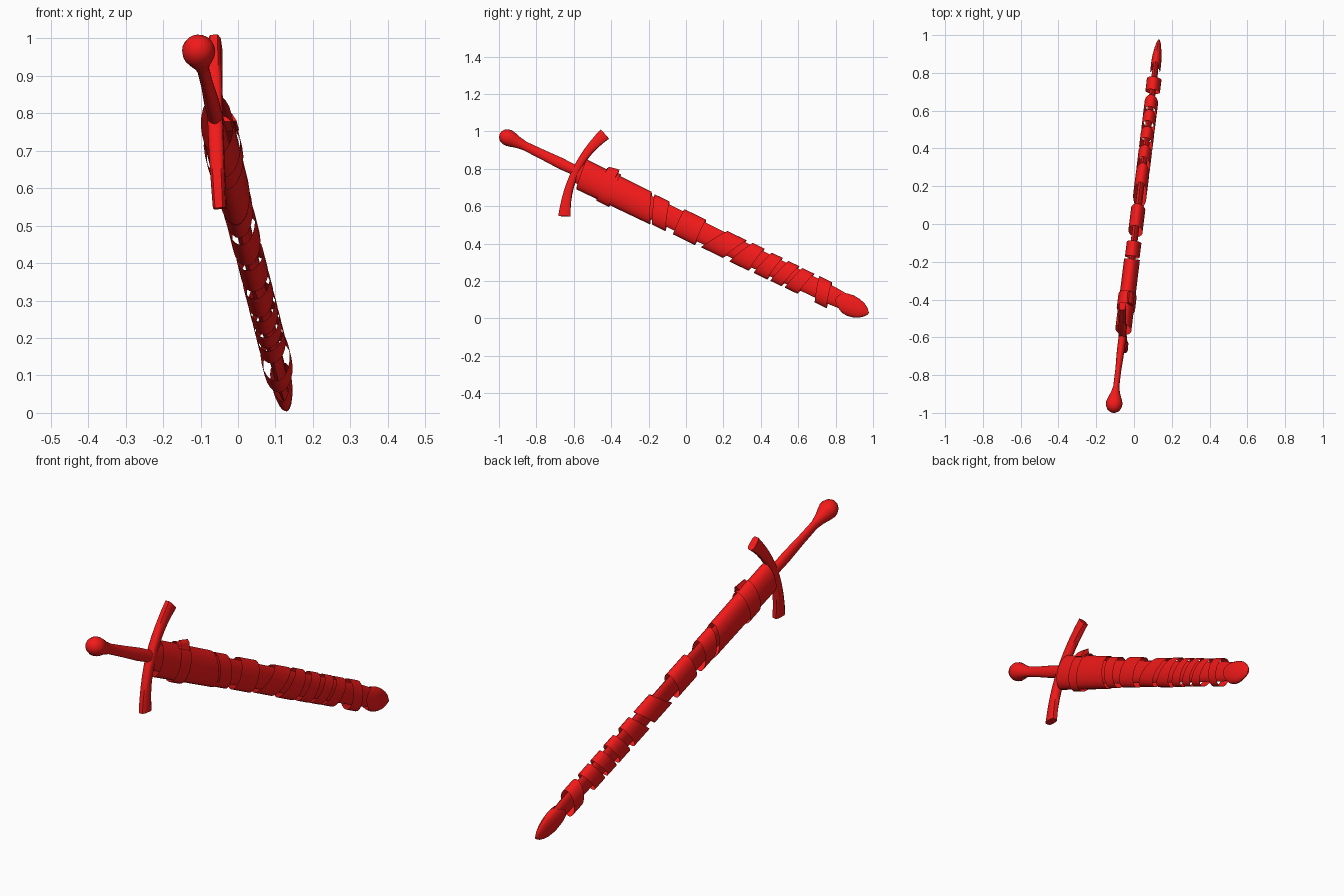
import bpy, math
from mathutils import Vector

if "Cube" in bpy.data.objects:
    bpy.data.objects.remove(bpy.data.objects["Cube"])

# Local frame: u along the sword, v along the guard, w across the flat side
START = Vector((-0.105, -0.95, 0.965))
U = (Vector((0.133, 0.98, 0.024)) - START).normalized()
V = Vector((-0.03, 0.406, 0.914))
V = (V - U * V.dot(U)).normalized()
W = U.cross(V)

red = bpy.data.materials.new("red")
red.diffuse_color = (0.9, 0.01, 0.01, 1)
red.use_nodes = True
red.node_tree.nodes["Principled BSDF"].inputs["Base Color"].default_value = red.diffuse_color


def place(t, s, w):
    return START + U * t + V * s + W * w


def loft(name, rings, caps=(True, True), angle=40):
    """Skin a list of equally long rings of (t, s, w) points."""
    n = len(rings[0])
    verts = [place(*p) for r in rings for p in r]
    faces = []
    for k in range(len(rings) - 1):
        for i in range(n):
            j = (i + 1) % n
            faces.append((k * n + i, k * n + j, k * n + n + j, k * n + n + i))
    if caps[0]:
        faces.append(tuple(reversed(range(n))))
    if caps[1]:
        faces.append(tuple(range((len(rings) - 1) * n, len(rings) * n)))
    me = bpy.data.meshes.new(name)
    me.from_pydata(verts, [], faces)
    me.materials.append(red)
    ob = bpy.data.objects.new(name, me)
    bpy.context.collection.objects.link(ob)
    bpy.context.view_layer.objects.active = ob
    ob.select_set(True)
    bpy.ops.object.shade_smooth_by_angle(angle=math.radians(angle))
    ob.select_set(False)
    return ob


def oval(t, hs, hw, slant=0.0, n=20, s0=0.0):
    """Elliptic ring; slant shifts the upper edge forward, the lower back."""
    out = []
    for i in range(n):
        a = 2 * math.pi * i / n
        out.append((t + slant * math.cos(a), s0 + hs * math.cos(a), hw * math.sin(a)))
    return out


def band(name, top, bottom, hs, hw, hs2=None, hw2=None):
    """Open sleeve given its start and end along the upper and lower edge."""
    rings = []
    for k, a, b in ((0, hs, hw), (1, hs2 or hs, hw2 or hw)):
        rings.append(oval((top[k] + bottom[k]) / 2, a, b,
                          (top[k] - bottom[k]) / 2, s0=-0.004))
    return loft(name, rings, (False, False))


# Pommel and grip, one turned piece flattened toward the guard
grip = [(-0.05, .006, .006), (-0.046, .020, .020), (-0.034, .034, .034),
        (-0.014, .043, .043), (0.005, .044, .044), (0.025, .040, .038),
        (0.06, .030, .025), (0.10, .024, .016), (0.20, .026, .016),
        (0.31, .030, .020), (0.42, .027, .020)]
loft("grip", [oval(*g) for g in grip])

# Curved crossguard with wider ends
guard = []
for i in range(13):
    f = i / 6 - 1
    t = 0.405 + 0.052 * f * f
    dt, dw = 0.020 + 0.010 * f * f, 0.020 - 0.003 * f * f
    s = 0.245 * f
    lean = -0.42 * f
    ring = []
    for a, b in ((-1, -.6), (-.6, -1), (.6, -1), (1, -.6),
                 (1, .6), (.6, 1), (-.6, 1), (-1, .6)):
        ring.append((t + a * dt, s + a * dt * lean, b * dw))
    guard.append(ring)
loft("crossguard", guard, angle=50)

# Thin inner blade
blade = [(0.42, .060, .018), (1.0, .057, .018), (1.6, .052, .017),
         (1.95, .048, .016), (2.05, .040, .013), (2.12, .022, .008),
         (2.145, .005, .003)]
loft("blade", [oval(t, a, b, n=12) for t, a, b in blade])

# Scabbard throat with its belt band
band("scabbard_throat", (0.43, 0.82), (0.45, 0.89), .084, .043, .080, .042)
band("belt_band", (0.55, 0.63), (0.575, 0.65), .092, .049)

# Belt loop on the upper edge
loft("belt_loop", [
    [(t, .060, -.008), (t, .060, .042), (t, .095 + d, .030), (t, .108 + d, .016)]
    for t, d in ((0.555, -0.012), (0.615, 0.0))], angle=20)

# Wraps along the scabbard: upper edge span, lower edge span, half sizes
wraps = [
    ((0.84, 0.93), (0.90, 0.98), .076, .039),
    ((1.02, 1.15), (1.025, 1.155), .074, .038),
    ((1.28, 1.395), (1.19, 1.32), .070, .036),
    ((1.43, 1.50), (1.36, 1.475), .072, .036),
    ((1.545, 1.61), (1.505, 1.585), .070, .036),
    ((1.645, 1.71), (1.605, 1.67), .069, .036),
    ((1.73, 1.80), (1.69, 1.765), .068, .036),
    ((1.83, 1.905), (1.87, 1.94), .069, .039),
]
for i, (top, bottom, hs, hw) in enumerate(wraps):
    band(f"wrap_{i + 1}", top, bottom, hs, hw)

# Chape: pointed shell over the tip with a scooped mouth
chape = []
for f, a, b in ((0, .053, .026), (.25, .057, .027), (.5, .052, .024),
                (.72, .041, .018), (.88, .026, .012), (1, .006, .004)):
    ring = []
    for t, s, w in oval(0, a, b):
        mouth = 1.965 + 0.05 * (s / a) ** 2 - 0.01 * s / a
        ring.append((mouth + (2.155 - mouth) * f, s - .006 * (1 - f), w))
    chape.append(ring)
loft("chape", chape, (False, True))
